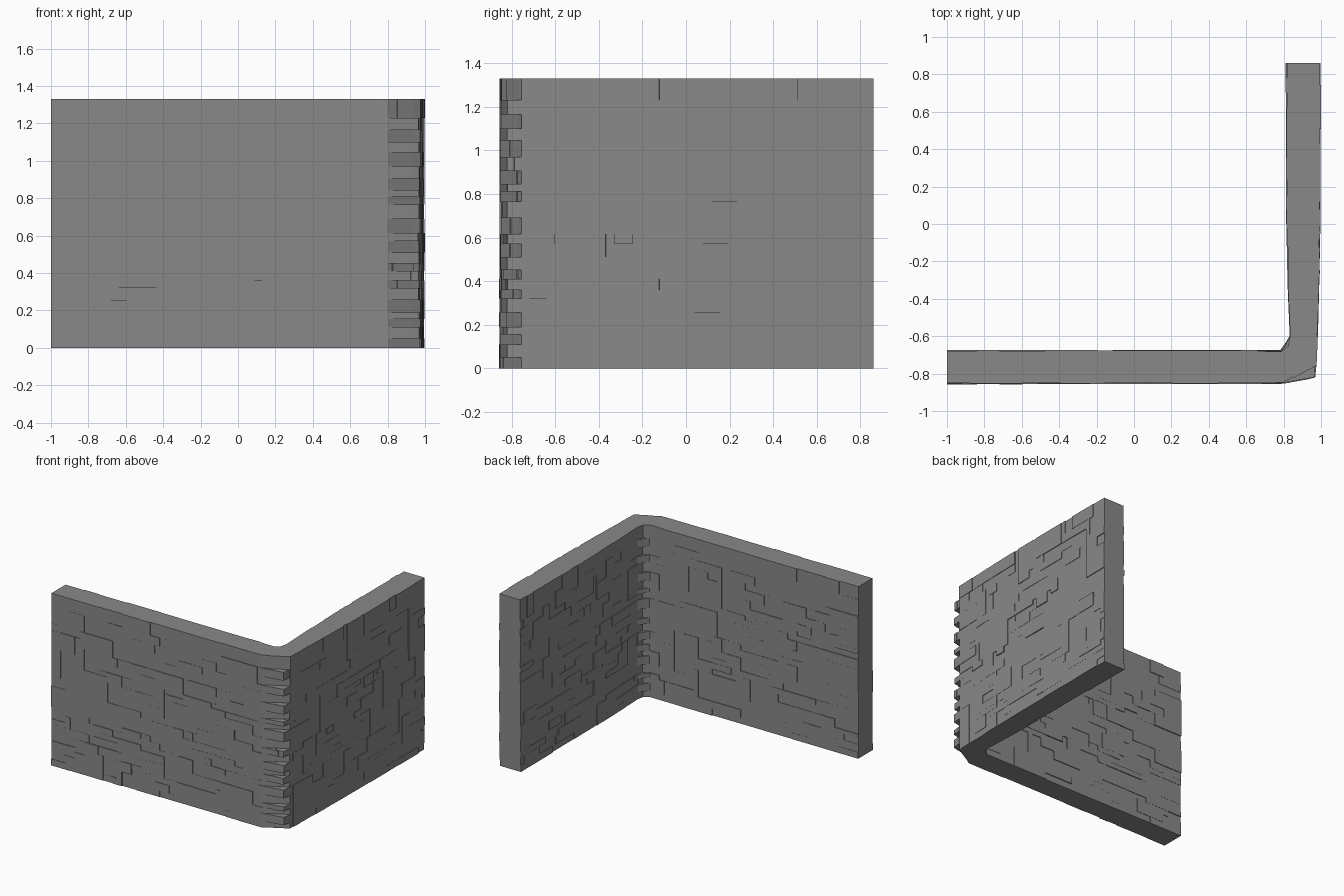
import bpy, bmesh, random
from mathutils import Vector

if "Cube" in bpy.data.objects:
    bpy.data.objects.remove(bpy.data.objects["Cube"])

random.seed(7)

# Course heights of the masonry, bottom to top
Z = [0, .05, .11, .155, .19, .255, .32, .36, .41, .45, .51, .57, .615, .69,
     .765, .81, .845, .905, .97, 1.045, 1.10, 1.165, 1.23, 1.33]
ROWS = len(Z) - 1
COLUMN = 0.04    # width of the smallest stone step
DEPTH = 0.0045   # how far stones stand in or out


def outer_path(row):
    """Outer plan line; odd courses have a jutting quoin, even ones a chamfer."""
    a, b = Vector((.80, -.85)), Vector((.972, -.755))
    corner = Vector((.965, -.82)) if row % 2 else a.lerp(b, .6)
    return [Vector((-1, -.853)), Vector((.45, -.852)), a, corner, b,
            Vector((.985, -.45)), Vector((.994, 0)), Vector((.995, .86))]


def inner_path(row):
    """Inner plan line with a small filled corner, toothed by course."""
    j = .012 if row % 2 else 0
    return [Vector((-1, -.677)), Vector((.45, -.677)), Vector((.785, -.677)),
            Vector((.825 - j, -.650 + j)), Vector((.836, -.60)),
            Vector((.826, -.35)), Vector((.817, 0)), Vector((.815, .86))]


def stations(path, counts, side):
    """Points and outward normals along a path, same count on every course."""
    out = []
    for k, n in enumerate(counts):
        p, q = path[k], path[k + 1]
        d = (q - p).normalized()
        normal = Vector((d.y, -d.x)) * side
        for s in range(n):
            out.append((p.lerp(q, s / n), normal))
    out.append((path[-1], normal))
    return out


def stone_offsets(columns):
    """Random stones per course; some continue the stone of the course below."""
    table = []
    for row in range(ROWS):
        line = []
        while len(line) < columns:
            n = random.randint(2, 7)
            start = len(line)
            if row and random.random() < .35:
                line += table[-1][start:start + n]
            else:
                line += [random.uniform(-DEPTH, DEPTH)] * n
        table.append(line[:columns])
    return table


def quad(bm, pts):
    uniq = []
    for p in pts:
        if all((p - u).length > 1e-5 for u in uniq):
            uniq.append(p)
    if len(uniq) > 2:
        bm.faces.new([bm.verts.new(p) for p in uniq])


def stone_face(bm, path_fn, side):
    """Stepped stone surface; returns the plan points of every course."""
    base = path_fn(1)
    counts = [max(1, round((base[k + 1] - base[k]).length / COLUMN))
              for k in range(len(base) - 1)]
    columns = sum(counts)
    offs = stone_offsets(columns)
    plans = []
    for row in range(ROWS):
        st = stations(path_fn(row), counts, side)
        cells = []
        for c in range(columns):
            o = offs[row][c]
            cells.append((st[c][0] + st[c][1] * o, st[c + 1][0] + st[c + 1][1] * o))
        plans.append(cells)
        z0, z1 = Z[row], Z[row + 1]
        for c, (p, q) in enumerate(cells):
            quad(bm, [p.to_3d() + Vector((0, 0, z0)), q.to_3d() + Vector((0, 0, z0)),
                      q.to_3d() + Vector((0, 0, z1)), p.to_3d() + Vector((0, 0, z1))])
            # upright joint to the next stone
            if c + 1 < columns:
                r = cells[c + 1][0]
                quad(bm, [q.to_3d() + Vector((0, 0, z0)), r.to_3d() + Vector((0, 0, z0)),
                          r.to_3d() + Vector((0, 0, z1)), q.to_3d() + Vector((0, 0, z1))])
            # ledge to the course below
            if row:
                h = Vector((0, 0, z0))
                u, v = plans[row - 1][c]
                quad(bm, [u.to_3d() + h, v.to_3d() + h, q.to_3d() + h, p.to_3d() + h])
    return plans


bm = bmesh.new()
outer = stone_face(bm, outer_path, 1)
inner = stone_face(bm, inner_path, -1)

# Top and bottom caps
for row, z in ((0, 0), (ROWS - 1, Z[-1])):
    loop = [p for cell in outer[row] for p in cell]
    loop += [p for cell in reversed(inner[row]) for p in reversed(cell)]
    quad(bm, [Vector((p.x, p.y, z)) for p in loop])

# Flat wall ends
for row in range(ROWS):
    for o, i in ((outer[row][0][0], inner[row][0][0]),
                 (outer[row][-1][1], inner[row][-1][1])):
        quad(bm, [Vector((o.x, o.y, Z[row])), Vector((i.x, i.y, Z[row])),
                  Vector((i.x, i.y, Z[row + 1])), Vector((o.x, o.y, Z[row + 1]))])

bmesh.ops.remove_doubles(bm, verts=bm.verts, dist=1e-5)
bmesh.ops.recalc_face_normals(bm, faces=bm.faces)
mesh = bpy.data.meshes.new("stone_corner_wall")
bm.to_mesh(mesh)
bm.free()

stone = bpy.data.materials.new("grey stone")
stone.diffuse_color = (.25, .25, .25, 1)
stone.use_nodes = True
stone.node_tree.nodes["Principled BSDF"].inputs["Base Color"].default_value = stone.diffuse_color
mesh.materials.append(stone)
wall = bpy.data.objects.new("stone_corner_wall", mesh)
bpy.context.collection.objects.link(wall)
